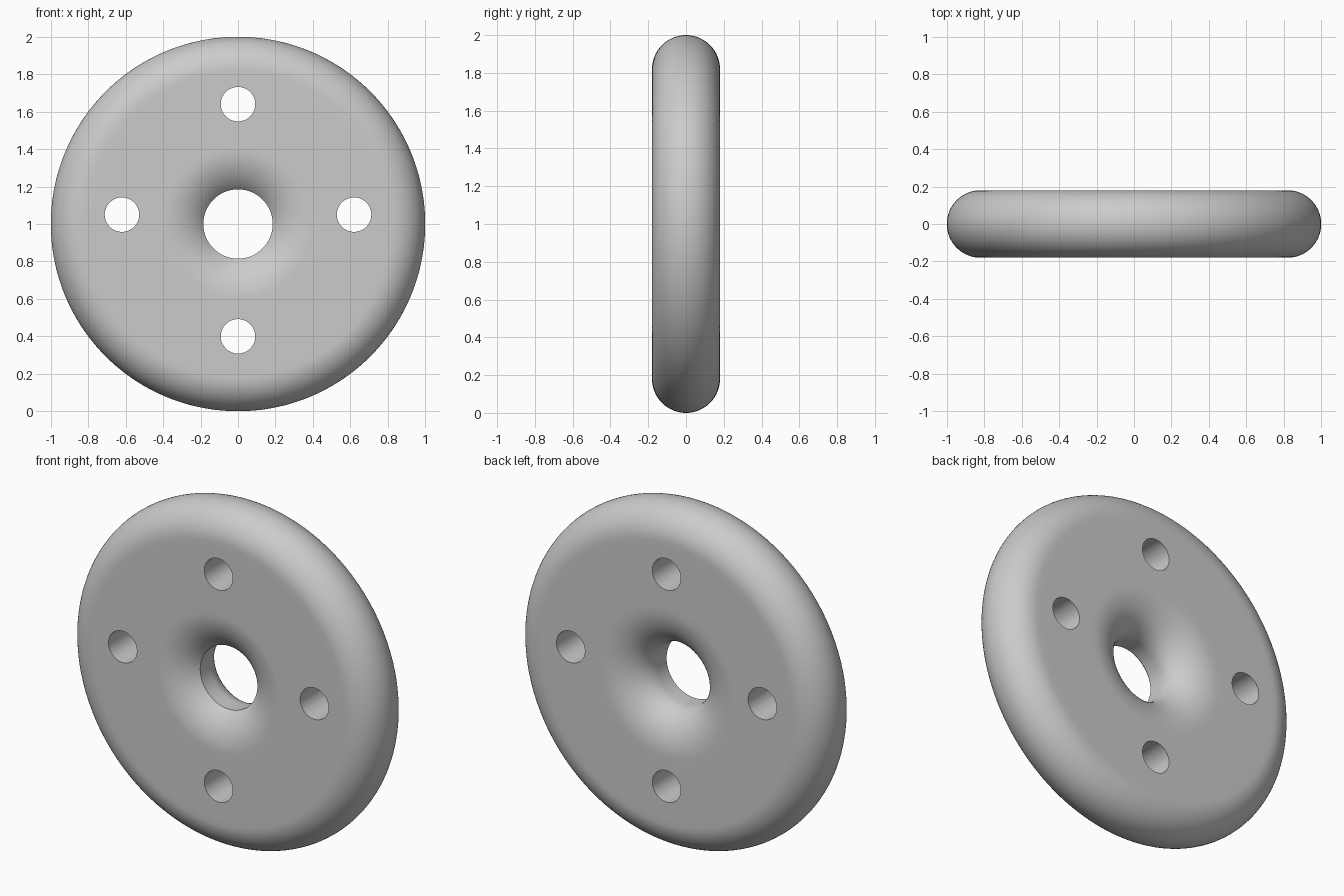
import bpy, bmesh
from math import sin, cos, pi, radians, hypot, atan2
from mathutils import Matrix, Vector

cube = bpy.data.objects.get("Cube")
if cube:
    bpy.data.objects.remove(cube, do_unlink=True)

HALF, BORE, FRONT_R, BACK_R = 0.18, 0.185, 0.40, 0.43
FRONT_DEPTH = 0.095
STEPS, SEGMENTS = 16, 144

grey = bpy.data.materials.new("plain grey")
grey.use_nodes = True
grey.diffuse_color = (0.6, 0.6, 0.6, 1)
grey.node_tree.nodes["Principled BSDF"].inputs["Base Color"].default_value = (0.6, 0.6, 0.6, 1)

# Cross-section as (radius, y): front face, round rim, back face, flared bore
profile = [(0.46, -HALF), (0.78, -HALF)]
for i in range(2 * STEPS + 1):
    a = -pi / 2 + pi * i / (2 * STEPS)
    profile.append((1 - HALF + HALF * cos(a), HALF * sin(a)))
profile += [(0.78, HALF), (0.48, HALF)]
for i in range(STEPS + 1):  # deep back flare, tangent to the bore
    a = pi / 2 * i / STEPS
    profile.append((BACK_R - (BACK_R - BORE) * sin(a), HALF * cos(a)))
profile.append((BORE, -0.04))
# shallow front flare, meeting the bore at a crisp edge
width = FRONT_R - BORE
end = 2 * atan2(FRONT_DEPTH, width)
radius = hypot(width, FRONT_DEPTH) / (2 * sin(end / 2))
for i in range(STEPS, -1, -1):
    a = end * i / STEPS
    profile.append((FRONT_R - radius * sin(a), -HALF + radius * (1 - cos(a))))

# Turn the section around the y axis
bm = bmesh.new()
rings = []
for s in range(SEGMENTS):
    turn = Matrix.Rotation(2 * pi * s / SEGMENTS, 3, 'Y')
    rings.append([bm.verts.new(turn @ Vector((r, y, 0)) + Vector((0, 0, 1))) for r, y in profile])
n = len(profile)
for s in range(SEGMENTS):
    here, there = rings[s], rings[(s + 1) % SEGMENTS]
    for j in range(n):
        k = (j + 1) % n
        bm.faces.new((here[j], here[k], there[k], there[j]))
bmesh.ops.recalc_face_normals(bm, faces=bm.faces)
mesh = bpy.data.meshes.new("disc_body")
bm.to_mesh(mesh)
bm.free()
disc = bpy.data.objects.new("disc_body", mesh)
bpy.context.collection.objects.link(disc)
mesh.materials.append(grey)

# Four small through holes
for x, z in ((0, 1.64), (0, 0.40), (-0.62, 1.05), (0.62, 1.05)):
    bpy.ops.mesh.primitive_cylinder_add(vertices=64, radius=0.092, depth=1,
                                        location=(x, 0, z), rotation=(pi / 2, 0, 0))
    cutter = bpy.context.object
    cutter.name = "hole_cutter"
    cutter.hide_render = True
    cutter.data.materials.append(grey)
    cut = disc.modifiers.new("hole", 'BOOLEAN')
    cut.operation, cut.solver, cut.object = 'DIFFERENCE', 'EXACT', cutter
    bpy.ops.object.select_all(action='DESELECT')
    disc.select_set(True)
    bpy.context.view_layer.objects.active = disc
    bpy.ops.object.modifier_apply(modifier=cut.name)
    bpy.data.objects.remove(cutter, do_unlink=True)

bpy.ops.object.shade_smooth_by_angle(angle=radians(30))
